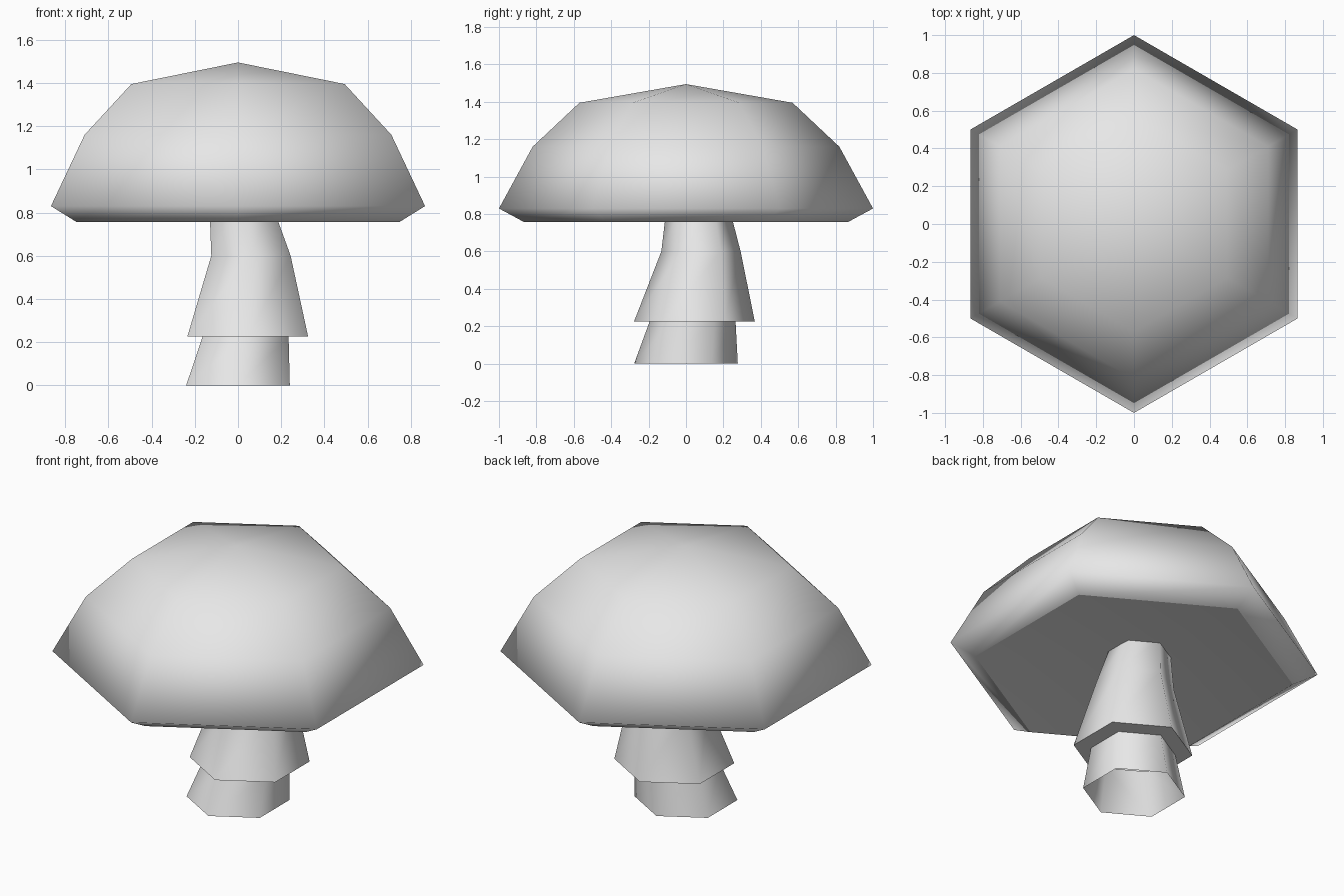
import bpy, bmesh, math

if "Cube" in bpy.data.objects:
    bpy.data.objects.remove(bpy.data.objects["Cube"])

SIDES = 6

grey = bpy.data.materials.new("pale_grey")
grey.use_nodes = True
colour = (0.8, 0.8, 0.8, 1)
grey.diffuse_color = colour
grey.node_tree.nodes["Principled BSDF"].inputs["Base Color"].default_value = colour


def lathe(name, rings):
    """Six-sided smooth skin through rings of (z, radius, x, y); radius 0 is a point."""
    bm = bmesh.new()
    loops = []
    for z, r, cx, cy in rings:
        count = SIDES if r else 1
        loops.append([])
        for i in range(count):
            a = math.pi / 2 + i * math.tau / SIDES
            co = (cx + r * math.cos(a), cy + r * math.sin(a), z)
            loops[-1].append(bm.verts.new(co))
    for low, high in zip(loops, loops[1:]):
        for i in range(SIDES):
            j = (i + 1) % SIDES
            if len(high) == 1:
                bm.faces.new((low[i], low[j], high[0]))
            else:
                bm.faces.new((low[i], low[j], high[j], high[i]))
    for face in bm.faces:
        face.smooth = True
    mesh = bpy.data.meshes.new(name)
    bm.to_mesh(mesh)
    bm.free()
    mesh.materials.append(grey)
    obj = bpy.data.objects.new(name, mesh)
    bpy.context.collection.objects.link(obj)
    return obj


# Cap: rolled rim, domed sides and a shallow peak
rim = (0.757, 0.865, 0, 0)
lathe("cap", [rim, (0.83, 1.0, 0, 0), (1.16, 0.82, 0, 0),
              (1.395, 0.57, 0, 0), (1.495, 0, 0, 0)])

# Underside: slightly hollow, meeting the rim at a hard edge
underside = lathe("cap_underside", [rim, (0.84, 0, 0, 0)])
underside.data.flip_normals()

# Stem: open foot, flared skirt and a leaning neck
collar = (0.225, 0.23, 0.035, 0.035)
hem = (0.225, 0.323, 0.045, 0.045)
lathe("stem_foot", [(0, 0.277, 0, 0), collar])
lathe("skirt_underside", [collar, hem])
lathe("stem_neck", [hem, (0.6, 0.212, 0.06, 0.08), (0.85, 0.165, 0.01, 0.0625)])
